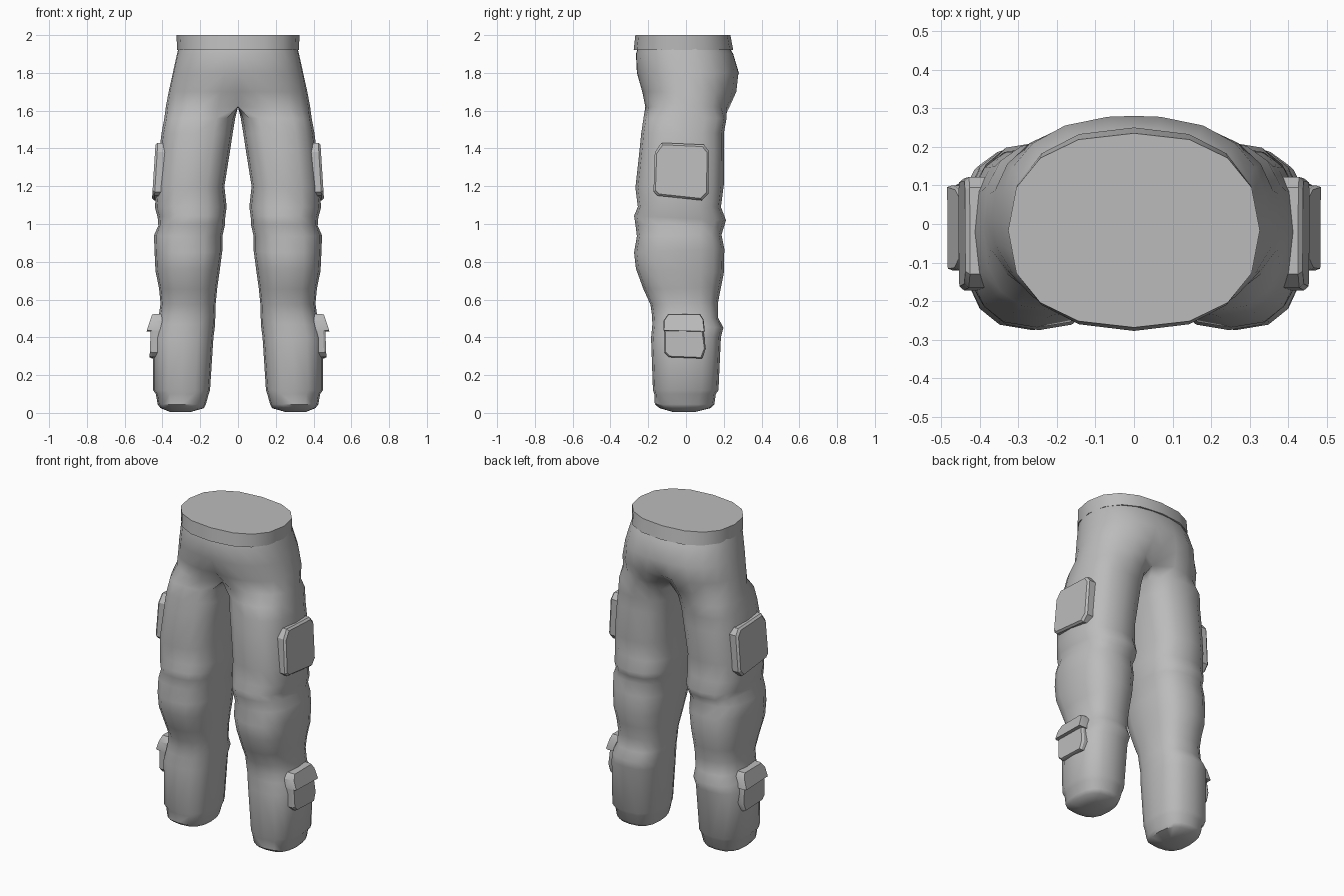
import bpy, bmesh, math
from mathutils import Vector

if "Cube" in bpy.data.objects:
    bpy.data.objects.remove(bpy.data.objects["Cube"])

N = 16
cloth = bpy.data.materials.new("grey_cloth")
cloth.diffuse_color = (0.5, 0.5, 0.5, 1)
cloth.use_nodes = True
cloth.node_tree.nodes["Principled BSDF"].inputs["Base Color"].default_value = cloth.diffuse_color


def finish(name, bm, angle, mirror=False):
    """Turn a bmesh into a shaded object, optionally mirrored across x."""
    bmesh.ops.recalc_face_normals(bm, faces=bm.faces[:])
    me = bpy.data.meshes.new(name)
    bm.to_mesh(me)
    bm.free()
    me.materials.append(cloth)
    ob = bpy.data.objects.new(name, me)
    bpy.context.collection.objects.link(ob)
    if mirror:
        mod = ob.modifiers.new("mirror", 'MIRROR')
        mod.use_clip = True
        mod.merge_threshold = 0.0005
    bpy.ops.object.select_all(action='DESELECT')
    ob.select_set(True)
    bpy.context.view_layer.objects.active = ob
    bpy.ops.object.shade_smooth_by_angle(angle=math.radians(angle))
    return ob


def oval(x0, x1, y0, y1, e=2.4):
    """Rounded-square section between the given limits."""
    pts = []
    for k in range(N):
        a = 2 * math.pi * k / N
        c, s = math.cos(a), math.sin(a)
        pts.append(((x0 + x1) / 2 + (x1 - x0) / 2 * math.copysign(abs(c) ** (2 / e), c),
                    (y0 + y1) / 2 + (y1 - y0) / 2 * math.copysign(abs(s) ** (2 / e), s)))
    return pts


def half_oval(xo, y0, y1, corner, e=2.4):
    """Half of a hip section, sampled around the leg centre, flat side on x = 0."""
    cx, cy, ry = xo * 0.52, (y0 + y1) / 2, (y1 - y0) / 2
    inner = {6: y1 * corner, 7: y1 * corner / 2, 8: 0,
             9: y0 * corner / 2, 10: y0 * corner}
    pts = []
    for k in range(N):
        if k in inner:
            pts.append((0, inner[k]))
            continue
        a = 2 * math.pi * k / N
        lo, hi = 0, 1
        for _ in range(30):
            r = (lo + hi) / 2
            x, y = cx + r * math.cos(a), r * math.sin(a)
            if abs(x / xo) ** e + abs(y / ry) ** e < 1:
                lo = r
            else:
                hi = r
        pts.append((cx + lo * math.cos(a), cy + lo * math.sin(a)))
    return pts


def add_ring(bm, pts, z):
    return [bm.verts.new((x, y, z)) for x, y in pts]


def bridge(bm, a, b, skip=()):
    n = len(a)
    for k in range(n):
        if k not in skip:
            j = (k + 1) % n
            bm.faces.new((a[k], a[j], b[j], b[k]))


# trousers: hips (z, outer x, front y, back y, centre depth factor)
hips = [(1.95, .31, -.25, .22, 1), (1.90, .323, -.265, .25, 1),
        (1.80, .345, -.26, .28, 1), (1.70, .367, -.235, .27, .93),
        (1.62, .382, -.22, .235, .7)]
# legs (z, inner x, outer x, front y, back y)
legs = [(1.56, .015, .39, -.225, .215), (1.48, .028, .405, -.237, .2),
        (1.40, .04, .415, -.245, .2), (1.20, .072, .43, -.268, .2),
        (1.09, .06, .44, -.255, .185), (1.03, .068, .425, -.275, .212),
        (.99, .07, .422, -.268, .2), (.94, .082, .445, -.26, .188),
        (.86, .083, .442, -.275, .203), (.75, .097, .437, -.265, .2),
        (.66, .11, .418, -.225, .185), (.58, .118, .41, -.188, .17),
        (.51, .12, .42, -.18, .17), (.46, .122, .435, -.178, .198),
        (.40, .13, .45, -.185, .185), (.12, .148, .45, -.175, .172),
        (.10, .155, .435, -.168, .158), (.045, .17, .425, -.165, .15),
        (.025, .18, .41, -.14, .13), (.005, .25, .36, -.07, .05)]

bm = bmesh.new()
prev = None
for z, xo, y0, y1, c in hips:
    ring = add_ring(bm, half_oval(xo, y0, y1, c), z)
    if prev:
        bridge(bm, prev, ring, skip=(6, 7, 8, 9))
    prev = ring
for z, x0, x1, y0, y1 in legs:
    ring = add_ring(bm, oval(x0, x1, y0, y1, 2.6), z)
    # cloth folds: front sags, back lifts a little
    if .2 < z < 1.3:
        for v in ring:
            v.co.z += .05 * v.co.y * math.sin(z * 23)
    bridge(bm, prev, ring)
    prev = ring
bm.faces.new(prev)
loose = [v for v in bm.verts if not v.link_faces]
bmesh.ops.delete(bm, geom=loose, context='VERTS')
finish("trousers", bm, 42, mirror=True)

# waistband: closed band slightly proud of the hips
bm = bmesh.new()
top = add_ring(bm, oval(-.326, .326, -.268, .235, 2.35), 2.0)
low = add_ring(bm, oval(-.322, .322, -.277, .25, 2.35), 1.92)
bridge(bm, top, low)
bm.faces.new(top)
bm.faces.new(low)
finish("waistband", bm, 35)


def pouch(name, outline, x_in, x_low, x_top, rim=.93):
    """Slab on the outer leg; outer face leans from x_low to x_top."""
    zs = [z for _, z in outline]
    z0, z1 = min(zs), max(zs)
    cy = sum(y for y, _ in outline) / len(outline)
    cz = (z0 + z1) / 2

    def ring(off, s, base=None):
        out = []
        for y, z in outline:
            x = base if base else x_low + (x_top - x_low) * (z - z0) / (z1 - z0) - off
            out.append(bm.verts.new((x, cy + (y - cy) * s, cz + (z - cz) * s)))
        return out

    bm = bmesh.new()
    rings = [ring(0, 1, x_in), ring(.012, 1), ring(0, rim)]
    for a, b in zip(rings, rings[1:]):
        bridge(bm, a, b)
    bm.faces.new(rings[0])
    bm.faces.new(rings[-1])
    finish(name, bm, 30, mirror=True)


# cargo pockets on the thighs
pouch("thigh_pocket", [(-.165, 1.38), (-.13, 1.43), (.095, 1.42), (.122, 1.385),
                       (.118, 1.16), (.085, 1.125), (-.15, 1.15), (-.172, 1.17)],
      .37, .455, .437)

# shin pouches with a flap on top
pouch("shin_pouch", [(-.118, .45), (.09, .45), (.105, .34), (.085, .288),
                     (-.09, .295), (-.115, .32)], .39, .468, .462)
pouch("shin_pouch_flap", [(-.12, .435), (-.118, .49), (-.095, .523), (.075, .523),
                          (.093, .495), (.1, .43)], .385, .484, .455, .96)
